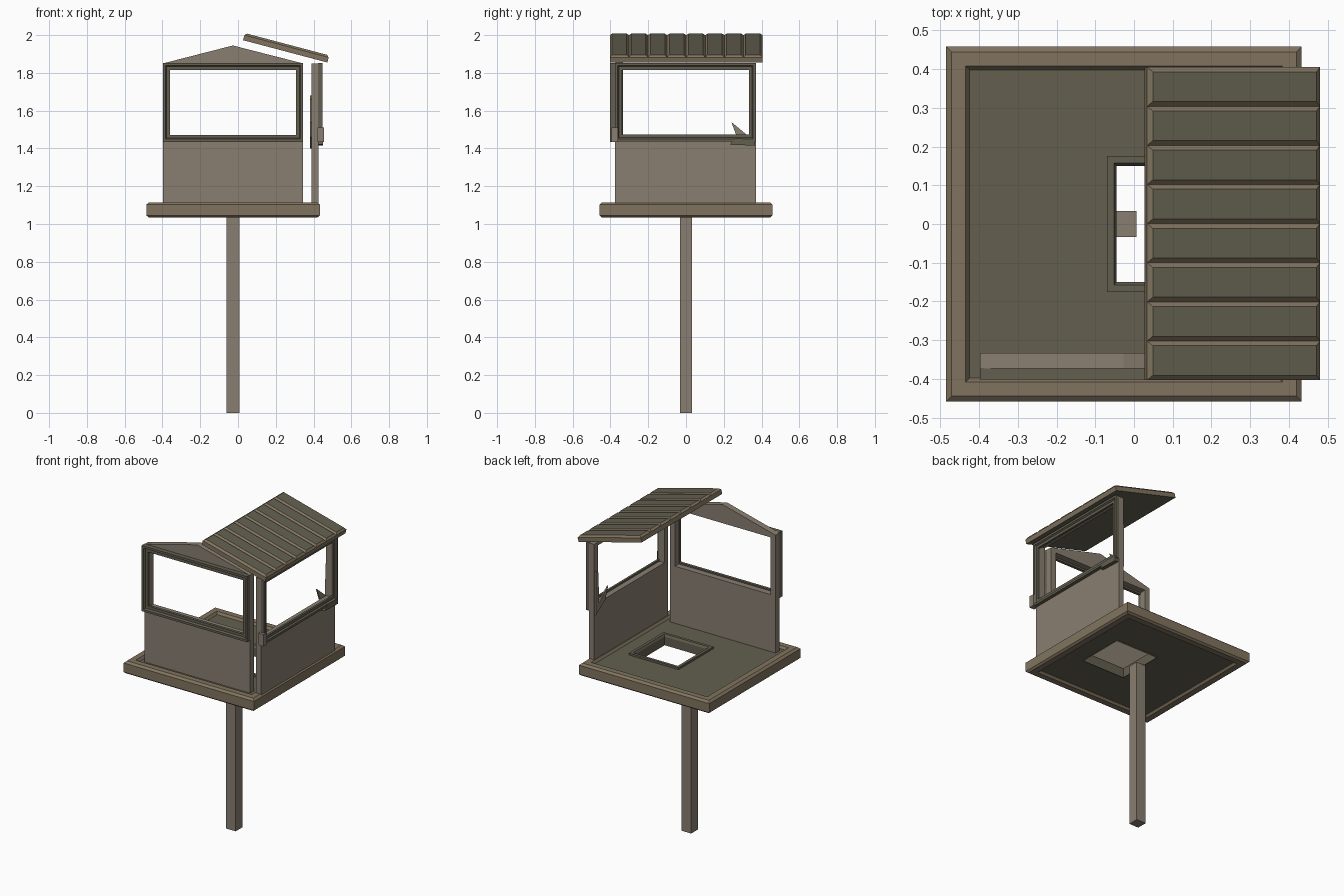
import bpy, bmesh, math
from mathutils import Vector

if "Cube" in bpy.data.objects:
    bpy.data.objects.remove(bpy.data.objects["Cube"])


def material(name, rgb):
    m = bpy.data.materials.new(name)
    m.diffuse_color = (*rgb, 1)
    m.use_nodes = True
    m.node_tree.nodes["Principled BSDF"].inputs["Base Color"].default_value = m.diffuse_color
    return m


WALL = material("pale_wood", (0.25, 0.21, 0.165))
FRAME = material("brown_wood", (0.22, 0.175, 0.115))
DARK = material("dark_wood", (0.125, 0.115, 0.08))

# Plane mappings: (u, v, depth) -> world
FLAT = lambda o: (lambda u, v, d: Vector((u, v, o + d)))
FRONT = lambda o: (lambda u, v, d: Vector((u, o - d, v)))
RIGHT = lambda o: (lambda u, v, d: Vector((o + d, u, v)))


def finish(name, bm, mat):
    bmesh.ops.recalc_face_normals(bm, faces=bm.faces)
    me = bpy.data.meshes.new(name)
    bm.to_mesh(me)
    bm.free()
    me.materials.append(mat)
    ob = bpy.data.objects.new(name, me)
    bpy.context.collection.objects.link(ob)
    return ob


def corners(rect):
    u0, u1, v0, v1 = rect
    return [(u0, v0), (u1, v0), (u1, v1), (u0, v1)]


def panel(name, place, outer, hole, thick, mat, peak=None):
    """Rectangular sheet with a rectangular opening and an optional gable peak."""
    bm = bmesh.new()
    o = [bm.verts.new(place(u, v, 0)) for u, v in corners(outer)]
    h = [bm.verts.new(place(u, v, 0)) for u, v in corners(hole)]
    for i in range(4):
        j = (i + 1) % 4
        loop = [o[i], o[j], h[j], h[i]]
        if i == 2 and peak:
            loop.insert(1, bm.verts.new(place(*peak, 0)))
        bm.faces.new(loop)
    ext = bmesh.ops.extrude_face_region(bm, geom=bm.faces[:], use_keep_orig=True)
    shift = place(0, 0, thick) - place(0, 0, 0)
    for v in ext["geom"]:
        if isinstance(v, bmesh.types.BMVert):
            v.co += shift
    return finish(name, bm, mat)


def moulding(name, place, rect, profile, mat):
    """Mitred frame: closed profile of (inset, depth) swept round a rectangle."""
    bm = bmesh.new()
    rings = []
    u0, u1, v0, v1 = rect
    for inset, d in profile:
        r = (u0 + inset, u1 - inset, v0 + inset, v1 - inset)
        rings.append([bm.verts.new(place(u, v, d)) for u, v in corners(r)])
    for k, a in enumerate(rings):
        b = rings[(k + 1) % len(rings)]
        for i in range(4):
            j = (i + 1) % 4
            bm.faces.new((a[i], a[j], b[j], b[i]))
    return finish(name, bm, mat)


def box(name, lo, hi, mat):
    bm = bmesh.new()
    bmesh.ops.create_cube(bm, size=1)
    for v in bm.verts:
        v.co = [l + (c + 0.5) * (h - l) for c, l, h in zip(v.co, lo, hi)]
    return finish(name, bm, mat)


def prism(name, place, points, thick, mat):
    bm = bmesh.new()
    a = [bm.verts.new(place(u, v, 0)) for u, v in points]
    b = [bm.verts.new(place(u, v, thick)) for u, v in points]
    bm.faces.new(a)
    bm.faces.new(b)
    for i in range(len(a)):
        j = (i + 1) % len(a)
        bm.faces.new((a[i], a[j], b[j], b[i]))
    return finish(name, bm, mat)


# Support post
box("support_post", (-0.06, -0.033, 0), (0.007, 0.033, 1.05), WALL)

# Platform: floor with hatch opening, chamfered rim, hatch trim
HATCH = (-0.045, 0.255, -0.15, 0.155)
panel("floor", FLAT(1.05), (-0.43, 0.38, -0.405, 0.405), HATCH, 0.05, DARK)
moulding("platform_rim", FLAT(1.035), (-0.485, 0.433, -0.458, 0.458),
         [(0.012, 0), (0, 0.01), (0, 0.068), (0.014, 0.08), (0.05, 0.08),
          (0.06, 0.065), (0.06, 0.012), (0.05, 0)], FRAME)
moulding("hatch_trim", FLAT(1.045), (-0.07, 0.28, -0.175, 0.175),
         [(0, 0.05), (0, 0.068), (0.018, 0.068), (0.025, 0.055), (0.025, 0)], DARK)

# Walls with window openings
panel("front_wall", FRONT(-0.333), (-0.398, 0.345, 1.095, 1.85),
      (-0.362, 0.31, 1.463, 1.827), 0.04, WALL, peak=(-0.027, 1.945))
panel("right_wall", RIGHT(0.388), (-0.375, 0.37, 1.095, 1.85),
      (-0.337, 0.333, 1.463, 1.83), 0.037, WALL)

# Stepped window trims
STEP = [(0, 0), (0, 0.03), (0.014, 0.03), (0.02, 0.018), (0.037, 0.018), (0.037, 0)]
moulding("front_window_trim", FRONT(-0.372), (-0.398, 0.345, 1.435, 1.853), STEP, DARK)
moulding("right_window_trim", RIGHT(0.424), (-0.376, 0.37, 1.437, 1.853),
         [(i, d * 0.75) for i, d in STEP], DARK)

# Splintered pieces on the right wall
prism("loose_sill_chip", RIGHT(0.425),
      [(0.23, 1.42), (0.365, 1.415), (0.365, 1.45), (0.26, 1.452)], 0.024, DARK)
box("corner_chip", (0.42, -0.395, 1.435), (0.455, -0.36, 1.51), WALL)
prism("inner_chip", RIGHT(0.38),
      [(0.365, 1.40), (0.27, 1.46), (0.24, 1.54), (0.333, 1.463), (0.365, 1.68)][:4]
      + [(0.337, 1.66), (0.365, 1.68)], 0.008, WALL)

# Sloping roof with eight sunken planks
bm = bmesh.new()
xs, zs = (0.034, 0.48), (2.0, 1.882)
N = 8
rows = [[bm.verts.new((x, -0.403 + 0.808 * i / N, z)) for x, z in zip(xs, zs)]
        for i in range(N + 1)]
tops = [bm.faces.new((a[0], a[1], b[1], b[0])) for a, b in zip(rows, rows[1:])]
ext = bmesh.ops.extrude_face_region(bm, geom=tops, use_keep_orig=True)
for v in ext["geom"]:
    if isinstance(v, bmesh.types.BMVert):
        v.co += Vector((-0.007, 0, -0.027))
bmesh.ops.inset_individual(bm, faces=tops, thickness=0.017, depth=-0.011)
roof = finish("roof", bm, FRAME)
roof.data.materials.append(DARK)
for p in roof.data.polygons:
    big = p.area > 0.02
    p.material_index = 1 if big else 0
